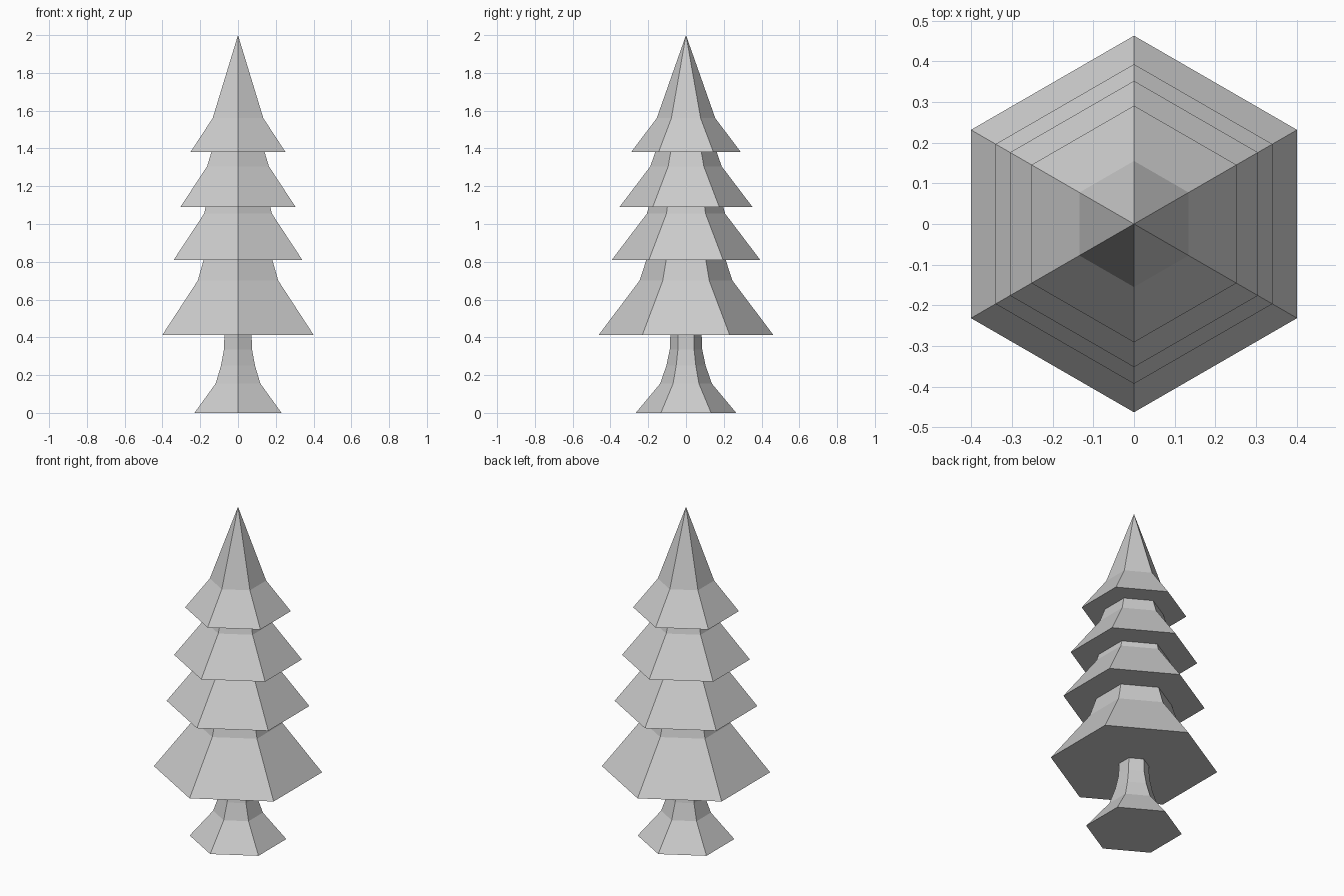
import bpy, bmesh
from math import cos, sin, pi

if "Cube" in bpy.data.objects:
    bpy.data.objects.remove(bpy.data.objects["Cube"])

SIDES = 6


def lathe(name, profile):
    """Six-sided lathe of (radius, z) points; radius 0 makes a single tip vertex."""
    bm = bmesh.new()
    rings = []
    for r, z in profile:
        n = SIDES if r > 0 else 1
        rings.append([bm.verts.new((r * cos(pi / 2 + 2 * pi * i / SIDES),
                                    r * sin(pi / 2 + 2 * pi * i / SIDES), z))
                      for i in range(n)])
    for a, b in zip(rings, rings[1:]):
        for i in range(SIDES):
            j = (i + 1) % SIDES
            if len(b) == 1:
                bm.faces.new((a[i], a[j], b[0]))
            else:
                bm.faces.new((a[i], a[j], b[j], b[i]))
    if profile[0][1] == 0:
        bm.faces.new(rings[0][::-1])  # closed foot
    mesh = bpy.data.meshes.new(name)
    bm.to_mesh(mesh)
    bm.free()
    obj = bpy.data.objects.new(name, mesh)
    bpy.context.collection.objects.link(obj)
    return obj


# Flared trunk
TRUNK_R = 0.083
lathe("trunk", [(0.266, 0), (0.137, 0.155), (0.104, 0.25),
                (0.086, 0.335), (TRUNK_R, 0.412)])

# Four stepped branch tiers: (skirt radius, skirt z, bend radius, bend z, top radius)
tiers = [(0.463, 0.412, 0.246, 0.70, 0.210),
         (0.393, 0.81, 0.207, 1.055, 0.198),
         (0.352, 1.09, 0.189, 1.305, 0.163),
         (0.291, 1.38, 0.155, 1.56, 0)]
profile = [(TRUNK_R, 0.412)]
for k, (r0, z0, r1, z1, r2) in enumerate(tiers):
    z2 = tiers[k + 1][1] if k + 1 < len(tiers) else 2.0
    profile += [(r0, z0), (r1, z1), (r2, z2)]
lathe("foliage", profile)
